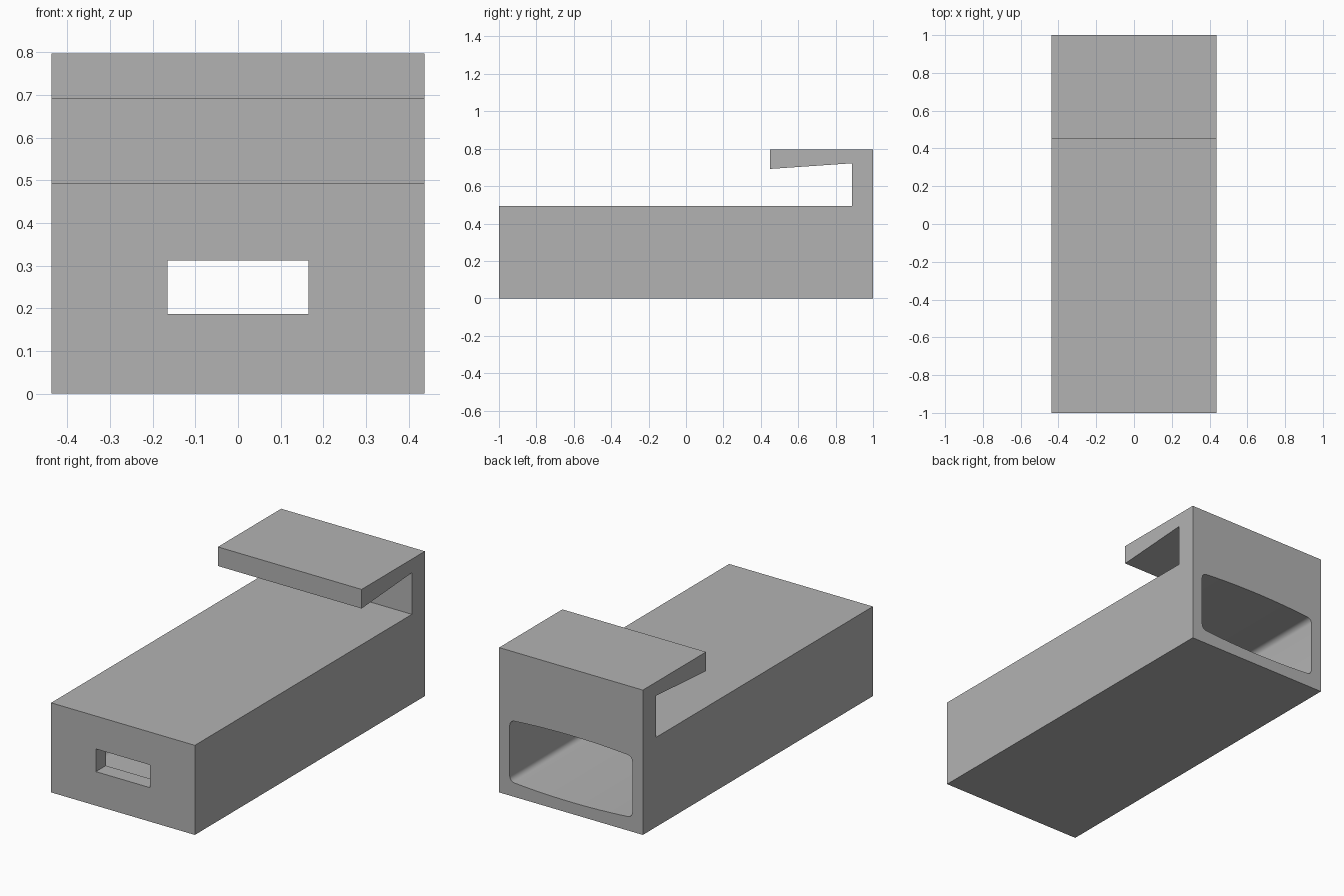
import bpy
import bmesh
import math
from mathutils import Vector

cube = bpy.data.objects.get("Cube")
if cube:
    bpy.data.objects.remove(cube, do_unlink=True)

HALF_WIDTH = 0.4375
BODY_TOP = 0.493
FRONT_WALL = 0.087

grey = bpy.data.materials.new("plain grey")
grey.use_nodes = True
colour = (0.45, 0.45, 0.45, 1)
grey.diffuse_color = colour
grey.node_tree.nodes["Principled BSDF"].inputs["Base Color"].default_value = colour


def prism(name, outline, offset):
    """Extrude a closed 3D outline along an offset."""
    bm = bmesh.new()
    face = bm.faces.new([bm.verts.new(p) for p in outline])
    result = bmesh.ops.extrude_face_region(bm, geom=[face])
    moved = [g for g in result["geom"] if isinstance(g, bmesh.types.BMVert)]
    bmesh.ops.translate(bm, verts=moved, vec=Vector(offset))
    bmesh.ops.recalc_face_normals(bm, faces=bm.faces)
    mesh = bpy.data.meshes.new(name)
    bm.to_mesh(mesh)
    bm.free()
    mesh.materials.append(grey)
    obj = bpy.data.objects.new(name, mesh)
    bpy.context.collection.objects.link(obj)
    return obj


def cut(target, cutter):
    """Subtract the cutter and discard it."""
    cutter.hide_render = True
    mod = target.modifiers.new("cut", "BOOLEAN")
    mod.operation = "DIFFERENCE"
    mod.solver = "EXACT"
    mod.object = cutter
    bpy.context.view_layer.objects.active = target
    bpy.ops.object.modifier_apply(modifier=mod.name)
    bpy.data.objects.remove(cutter, do_unlink=True)


def cavity_outline(y):
    """Rounded rectangle with gently bowed top and bottom."""
    flat, corner_z, radius, bow, steps = 0.343, 0.14, 0.03, 0.013, 6
    quarter = []
    for i in range(steps + 1):
        a = math.pi / 2 * i / steps
        quarter.append((flat + radius * math.cos(a), corner_z + radius * math.sin(a)))
    for i in range(steps - 1, -1, -1):
        t = i / steps
        quarter.append((flat * t, corner_z + radius + bow * (1 - t * t)))
    upper = quarter + [(-x, z) for x, z in reversed(quarter[:-1])]
    ring = upper + [(-x, -z) for x, z in upper]
    # The ring's two halves share no points because the side walls are straight.
    return [(x, y, BODY_TOP / 2 + z) for x, z in ring]


# Body with the overhanging hooked lip at the back
profile = [(-1, 0), (1, 0), (1, 0.797), (0.45, 0.797), (0.45, 0.692),
           (0.887, 0.722), (0.887, BODY_TOP), (-1, BODY_TOP)]
body = prism("hooked_body", [(-HALF_WIDTH, y, z) for y, z in profile],
             (2 * HALF_WIDTH, 0, 0))

# Long cavity open at the back
cavity = prism("cavity_cutter", cavity_outline(-1 + FRONT_WALL), (0, 2, 0))
cut(body, cavity)

# Rectangular slot through the front wall
slot_outline = [(x, -1.1, z) for x, z in
                [(-0.165, 0.187), (0.165, 0.187), (0.165, 0.312), (-0.165, 0.312)]]
cut(body, prism("slot_cutter", slot_outline, (0, 0.3, 0)))

# Smooth the cavity curves, keep every corner crisp
bpy.ops.object.select_all(action="DESELECT")
body.select_set(True)
bpy.context.view_layer.objects.active = body
bpy.ops.object.shade_smooth_by_angle(angle=math.radians(30))
